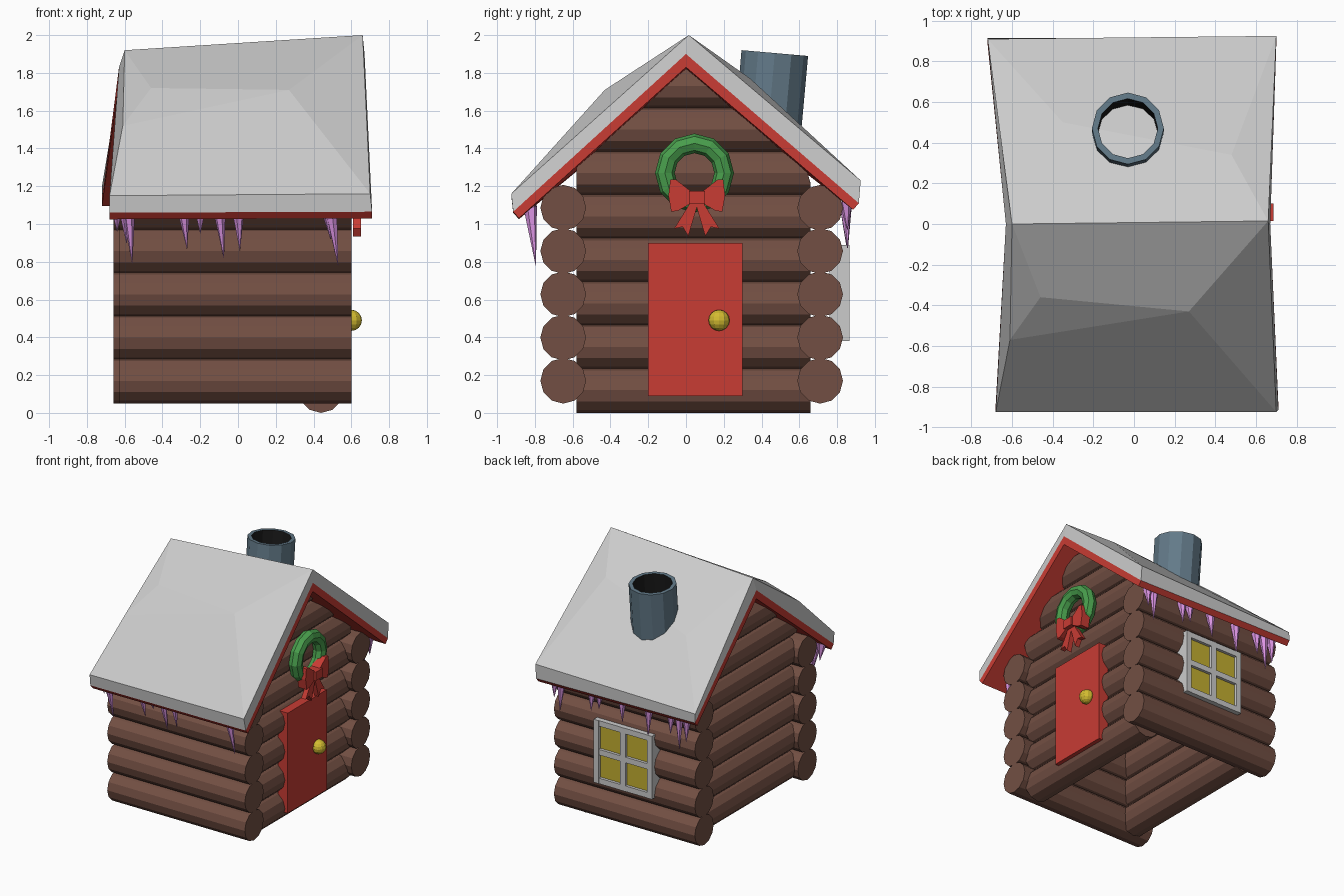
import bpy, bmesh, math
from mathutils import Matrix, Vector

if "Cube" in bpy.data.objects:
    bpy.data.objects.remove(bpy.data.objects["Cube"])


def material(name, r, g, b):
    m = bpy.data.materials.new(name)
    m.diffuse_color = (r, g, b, 1)
    m.use_nodes = True
    m.node_tree.nodes["Principled BSDF"].inputs["Base Color"].default_value = m.diffuse_color
    return m


WOOD = material("wood", .17, .078, .056)
RED = material("red", .58, .045, .034)
GREEN = material("green", .065, .34, .072)
GOLD = material("gold", .65, .5, .03)
PANE = material("pane", .55, .43, .03)
METAL = material("metal", .125, .195, .25)
SOOT = material("soot", .01, .01, .01)
ICE = material("ice", .72, .30, .78)


def finish(name, bm, mat=None):
    bmesh.ops.recalc_face_normals(bm, faces=bm.faces)
    me = bpy.data.meshes.new(name)
    bm.to_mesh(me)
    bm.free()
    ob = bpy.data.objects.new(name, me)
    if mat:
        me.materials.append(mat)
    bpy.context.collection.objects.link(ob)
    return ob


def mesh(name, verts, faces, mat=None):
    bm = bmesh.new()
    vs = [bm.verts.new(v) for v in verts]
    for f in faces:
        bm.faces.new([vs[i] for i in f])
    return finish(name, bm, mat)


def box(name, lo, hi, mat=None):
    bm = bmesh.new()
    bmesh.ops.create_cube(bm, size=1)
    for v in bm.verts:
        v.co = [lo[i] if v.co[i] < 0 else hi[i] for i in range(3)]
    return finish(name, bm, mat)


def rod(name, a, b, r1, r2, sides, mat):
    a, b = Vector(a), Vector(b)
    d = b - a
    rot = d.to_track_quat('Z', 'Y').to_matrix().to_4x4()
    bm = bmesh.new()
    bmesh.ops.create_cone(bm, cap_ends=True, segments=sides, radius1=r1, radius2=r2,
                          depth=d.length, matrix=Matrix.Translation((a + b) / 2) @ rot)
    return finish(name, bm, mat)


def plate(name, outline, x0, x1, mat):
    n = len(outline)
    verts = [(x, y, z) for x in (x0, x1) for y, z in outline]
    faces = [range(n), range(n, 2 * n)]
    faces += [(i, (i + 1) % n, n + (i + 1) % n, n + i) for i in range(n)]
    return mesh(name, verts, faces, mat)


# Long side walls
for i in range(5):
    z = .17 + .229 * i
    rod("front_wall_log", (-.63, -.65, z), (.60, -.65, z), .121, .121, 12, WOOD)
    rod("back_wall_log", (-.66, .71, z), (.60, .71, z), .121, .121, 12, WOOD)

# Gable walls: log ends are trimmed along the roof slope
for name, x, z0, count, top, slope in (("door_wall_log", .44, .12, 8, 1.85, .90),
                                       ("rear_gable_log", -.48, .17, 7, 1.77, .79)):
    for i in range(count):
        z = z0 + .23 * i
        ob = rod(name, (x, -.58, z), (x, .66, z), .12, .12, 12, WOOD)
        for v in ob.data.vertices:
            lim = max(.01, (top - v.co.z) / slope)
            v.co.y = max(-lim, min(lim, v.co.y))

# Red roof boards: ridge, front eave, back eave (left and right ends)
top = [(-.63, 0, 1.83), (.67, 0, 1.90), (-.68, -.915, 1.06), (.71, -.915, 1.065),
       (-.72, .915, 1.13), (.70, .915, 1.11)]
under = [(x, y * .967, z - (.07 if y == 0 else .035)) for x, y, z in top]
mesh("roof_boards", top + under,
     [(0, 1, 3, 2), (0, 1, 5, 4), (6, 7, 9, 8), (6, 7, 11, 10), (2, 3, 9, 8), (4, 5, 11, 10),
      (0, 2, 8, 6), (0, 4, 10, 6), (1, 3, 9, 7), (1, 5, 11, 7)], RED)

# Lumpy snow blanket on top of the boards
snow = [(-.60, 0, 1.92), (.66, .015, 2.0), (-.68, -.925, 1.15), (.70, -.925, 1.16),
        (-.72, .91, 1.20), (.70, .925, 1.23),
        (-.61, -.57, 1.52), (-.46, -.36, 1.72), (.27, -.43, 1.71),
        (.48, .34, 1.77), (-.35, .50, 1.58)]
mesh("roof_snow", snow + top,
     [(0, 7, 8, 1), (0, 6, 7), (6, 8, 7), (6, 2, 3, 8), (8, 3, 1),
      (0, 1, 9, 10), (1, 5, 9), (9, 5, 4, 10), (0, 10, 4),
      (2, 3, 14, 13), (4, 5, 16, 15), (0, 6, 2, 13, 11), (0, 4, 15, 11),
      (1, 3, 14, 12), (1, 5, 16, 12), (11, 12, 14, 13), (11, 12, 16, 15)])

# Chimney pipe: hollow, leaning slightly back
bm = bmesh.new()
rings = []
for r, z in ((.175, -.52), (.177, 0), (.147, 0), (.147, -.4)):
    rings.append([bm.verts.new((r * math.cos(math.tau * k / 12), r * math.sin(math.tau * k / 12), z))
                  for k in range(12)])
for j in range(3):
    for k in range(12):
        n = (k + 1) % 12
        f = bm.faces.new((rings[j][k], rings[j][n], rings[j + 1][n], rings[j + 1][k]))
        f.material_index = int(j == 2)
bm.faces.new(rings[0])
bm.faces.new(rings[3]).material_index = 1
bm.transform(Matrix.Translation((-.03, .47, 1.905)) @ Matrix.Rotation(math.radians(-5), 4, 'X'))
finish("chimney", bm, METAL).data.materials.append(SOOT)

# Door and knob
box("door", (.50, -.20, .09), (.585, .30, .90), RED)
bm = bmesh.new()
bmesh.ops.create_uvsphere(bm, u_segments=12, v_segments=8, radius=.056,
                          matrix=Matrix.Translation((.60, .175, .49)))
finish("door_knob", bm, GOLD)

# Wreath
bpy.ops.mesh.primitive_torus_add(location=(.595, .045, 1.27), rotation=(0, math.pi / 2, 0),
                                 major_segments=12, minor_segments=8,
                                 major_radius=.157, minor_radius=.052)
wreath = bpy.context.object
wreath.name = "wreath"
wreath.data.materials.append(GREEN)

# Bow: mirrored loops and tails around a knot
box("bow_knot", (.60, .015, 1.105), (.685, .10, 1.175), RED)
loop = [(.02, 1.165), (.11, 1.235), (.14, 1.235), (.15, 1.15), (.135, 1.065), (.10, 1.07), (.02, 1.115)]
tail = [(-.01, 1.12), (.03, 1.12), (.12, .975), (.075, .985), (.045, .935)]
for s in (-1, 1):
    plate("bow_loop", [(.057 + s * y, z) for y, z in loop], .595, .67, RED)
    plate("bow_tail", [(.057 + s * y, z) for y, z in tail], .61, .65, RED)

# Window on the back wall
wx0, wx1, wz0, wz1, t = -.30, .22, .38, .89, .045
box("window_panes", (wx0 + .01, .76, wz0 + .01), (wx1 - .01, .84, wz1 - .01), PANE)
for c in (wx0 + t / 2, (wx0 + wx1) / 2, wx1 - t / 2):
    box("window_upright", (c - t / 2, .76, wz0), (c + t / 2, .865, wz1))
for c in (wz0 + t / 2, (wz0 + wz1) / 2, wz1 - t / 2):
    box("window_rail", (wx0, .76, c - t / 2), (wx1, .863, c + t / 2))

# Icicles under both eaves: x, tip height, lean
front = [(-.64, .96, 0), (-.60, .90, .01), (-.58, .79, .02), (-.29, .87, .02), (-.20, .95, 0),
         (-.10, .82, .025), (.00, .86, .01), (.47, .92, .02), (.49, .78, .04)]
back = [(.58, .97, 0), (.52, .87, .01), (.25, .95, 0), (.18, .98, 0), (-.02, .93, -.01),
        (-.26, .88, 0), (-.46, .95, 0), (-.53, .85, -.01), (-.60, .92, 0)]
for name, y, tip_y, z, row in (("front_icicle", -.825, -.795, 1.09, front),
                               ("back_icicle", .845, .855, 1.12, back)):
    for x, tip, lean in row:
        rod(name, (x, y, z), (x + lean, tip_y, tip), .036, .001, 6, ICE)
